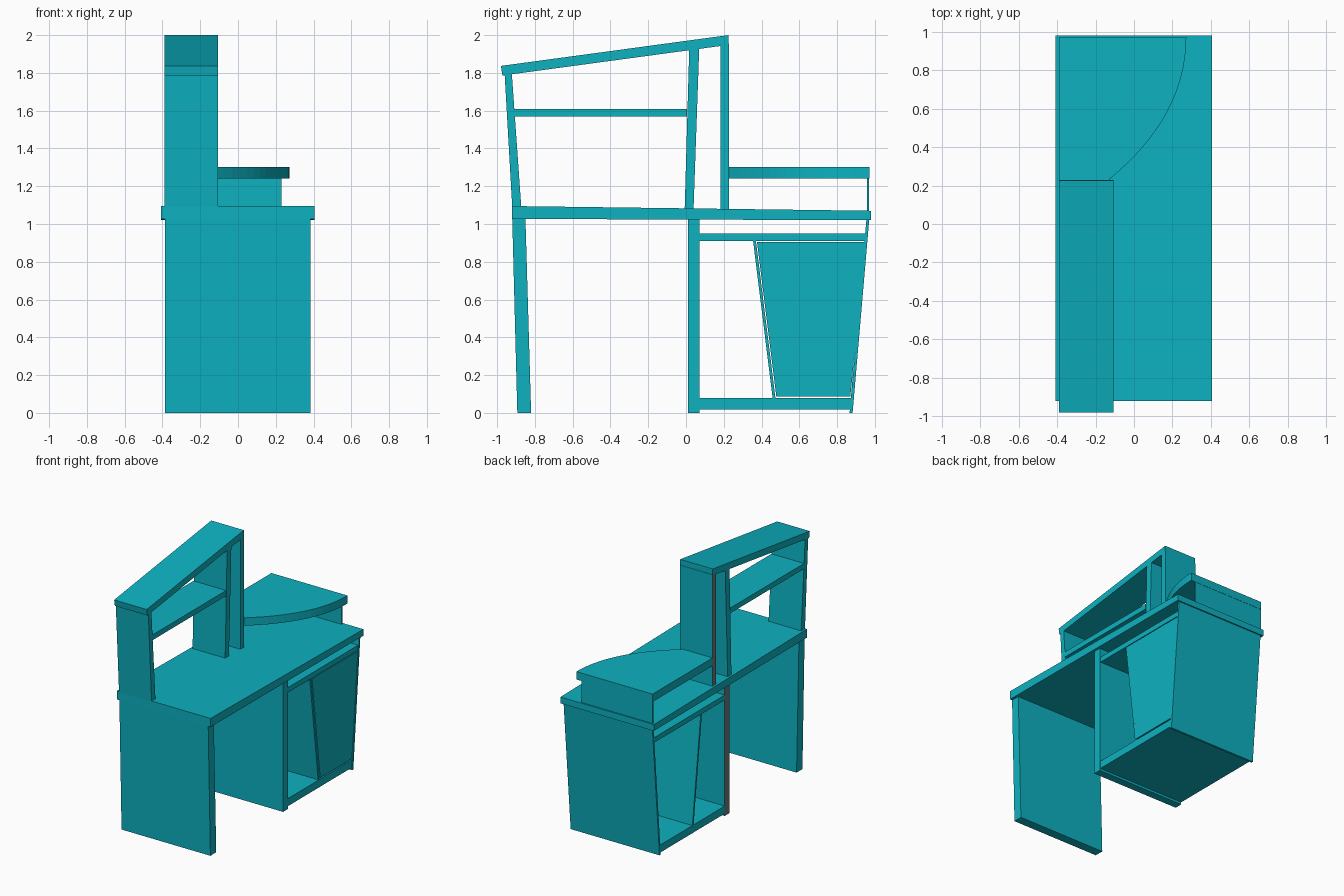
import bpy, bmesh

if "Cube" in bpy.data.objects:
    bpy.data.objects.remove(bpy.data.objects["Cube"])

def material(name, col):
    m = bpy.data.materials.new(name)
    m.diffuse_color = (*col, 1)
    m.use_nodes = True
    m.node_tree.nodes["Principled BSDF"].inputs["Base Color"].default_value = m.diffuse_color
    return m

TEAL = material("teal", (0.004, 0.44, 0.53))
GREY = material("grey edge", (0.16, 0.19, 0.19))

def prism(name, pts, axis, lo, hi, grey_edge=False):
    """Extrude a profile: axis 'x' takes (y, z) points, axis 'z' takes (x, y) points."""
    place = (lambda p, t: (t, p[0], p[1])) if axis == 'x' else (lambda p, t: (p[0], p[1], t))
    bm = bmesh.new()
    a = [bm.verts.new(place(p, lo)) for p in pts]
    b = [bm.verts.new(place(p, hi)) for p in pts]
    bm.faces.new(a)
    bm.faces.new(b)
    n = len(pts)
    for i in range(n):
        j = (i + 1) % n
        bm.faces.new((a[i], a[j], b[j], b[i]))
    bmesh.ops.recalc_face_normals(bm, faces=bm.faces)
    if grey_edge:
        for f in bm.faces:
            if f.normal.x < -0.9:
                f.material_index = 1
    me = bpy.data.meshes.new(name)
    bm.to_mesh(me)
    bm.free()
    me.materials.append(TEAL)
    me.materials.append(GREY)
    ob = bpy.data.objects.new(name, me)
    bpy.context.collection.objects.link(ob)
    return ob

def rect(y0, y1, z0, z1):
    return [(y0, z0), (y1, z0), (y1, z1), (y0, z1)]

# Desk top and its supporting panels
BX0, BX1 = -0.387, 0.385
prism("desk_top", [(-0.92, 1.027), (0.98, 1.02), (0.98, 1.07), (-0.92, 1.095)], 'x', -0.407, 0.405)
prism("left_leg", [(-0.92, 1.03), (-0.85, 1.03), (-0.82, 0), (-0.893, 0)], 'x', BX0, BX1)
prism("middle_leg", rect(0.01, 0.072, 0, 1.026), 'x', BX0, BX1, True)
prism("right_leg", [(0.955, 1.023), (0.97, 1.023), (0.882, 0), (0.866, 0)], 'x', BX0, BX1)

# Cabinet between the middle and right legs
prism("cabinet_top", [(0.07, 0.91), (0.955, 0.91), (0.96, 0.95), (0.07, 0.95)], 'x', BX0, 0.38)
prism("cabinet_floor", rect(0.07, 0.873, 0.018, 0.078), 'x', BX0, 0.38)
prism("cabinet_divider", [(0.355, 0.912), (0.37, 0.912), (0.474, 0.075), (0.459, 0.075)], 'x', BX0, 0.375)
prism("cabinet_door", [(0.376, 0.904), (0.953, 0.904), (0.87, 0.088), (0.478, 0.088)], 'x', 0.362, 0.38)

# Hutch with sloping top
HX0, HX1 = -0.39, -0.107
prism("hutch_top", [(-0.98, 1.837), (0.225, 2.0), (0.225, 1.948), (-0.972, 1.786)], 'x', HX0, HX1)
prism("hutch_left_post", [(-0.96, 1.79), (-0.922, 1.795), (-0.872, 1.09), (-0.92, 1.09)], 'x', HX0, HX1)
prism("hutch_shelf", [(-0.91, 1.568), (0.005, 1.568), (0.005, 1.61), (-0.913, 1.61)], 'x', HX0, HX1)
prism("hutch_middle_post", [(-0.007, 1.08), (0.04, 1.08), (0.07, 1.93), (0.017, 1.923)], 'x', HX0, HX1)
prism("hutch_right_post", rect(0.182, 0.228, 1.075, 1.955), 'x', HX0, HX1, True)

# Raised side shelf with a curved front edge (quadratic curve)
p0, p1, p2 = (-0.125, 0.235), (0.27, 0.56), (0.272, 0.972)
curve = [tuple((1 - t) ** 2 * a + 2 * t * (1 - t) * b + t * t * c
               for a, b, c in zip(p0, p1, p2)) for t in (i / 16 for i in range(17))]
prism("raised_shelf", [(-0.39, 0.972), (-0.39, 0.228), (-0.13, 0.228)] + curve, 'z', 1.24, 1.302)
prism("raised_shelf_support", rect(0.957, 0.97, 1.065, 1.245), 'x', -0.389, 0.23)
